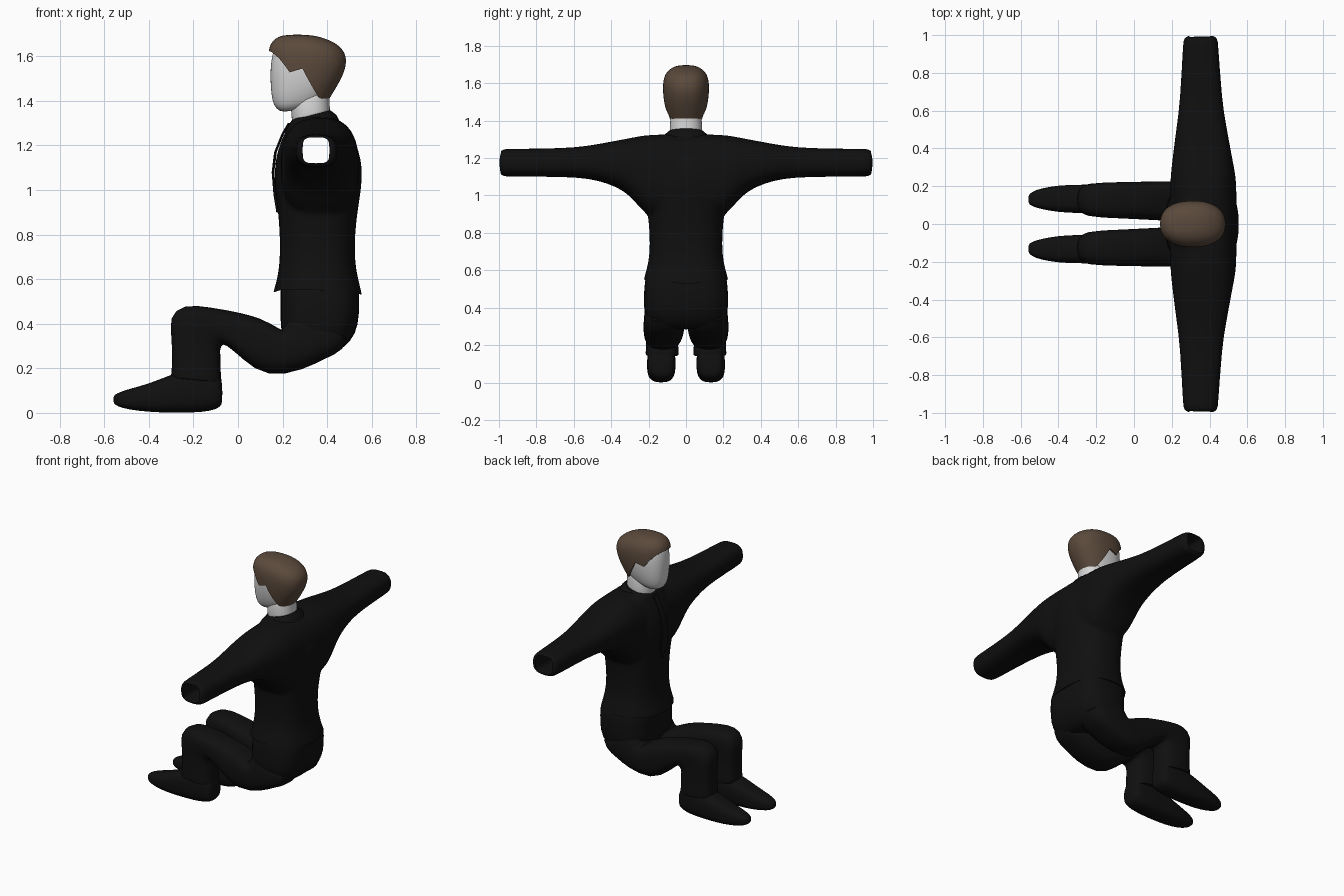
import bpy, bmesh, math
from mathutils import Vector

cube = bpy.data.objects.get("Cube")
if cube:
    bpy.data.objects.remove(cube)


def material(name, rgb):
    m = bpy.data.materials.new(name)
    m.use_nodes = True
    m.diffuse_color = (*rgb, 1)
    bsdf = m.node_tree.nodes["Principled BSDF"]
    bsdf.inputs["Base Color"].default_value = (*rgb, 1)
    bsdf.inputs["Roughness"].default_value = 0.8
    return m


BLACK = material("black cloth", (0.005, 0.005, 0.005))
SKIN = material("pale skin", (0.68, 0.68, 0.68))
HAIR = material("brown hair", (0.105, 0.068, 0.045))


def finish(name, bm, mat, helper=False):
    bmesh.ops.recalc_face_normals(bm, faces=bm.faces)
    me = bpy.data.meshes.new(name)
    bm.to_mesh(me)
    bm.free()
    me.materials.append(mat)
    ob = bpy.data.objects.new(name, me)
    bpy.context.collection.objects.link(ob)
    if helper:
        ob.hide_render = True
        ob.hide_set(True)
        ob.display_type = 'WIRE'
    return ob


def loft(name, rings, mat, power=2.5, n=24, subdiv=1, helper=False):
    """Skin a row of rounded rings, each given as centre, half axis, half axis."""
    bm = bmesh.new()
    loops = []
    for c, u, v in rings:
        loop = []
        for i in range(n):
            a = math.tau * i / n
            ca, sa = math.cos(a), math.sin(a)
            p = math.copysign(abs(ca) ** (2 / power), ca)
            q = math.copysign(abs(sa) ** (2 / power), sa)
            loop.append(bm.verts.new(Vector(c) + Vector(u) * p + Vector(v) * q))
        loops.append(loop)
    for a, b in zip(loops, loops[1:]):
        for i in range(n):
            j = (i + 1) % n
            bm.faces.new((a[i], a[j], b[j], b[i]))
    bm.faces.new(loops[0])
    bm.faces.new(loops[-1])
    ob = finish(name, bm, mat, helper)
    if subdiv:
        ob.modifiers.new("round", 'SUBSURF').levels = subdiv
        ob.modifiers["round"].render_levels = subdiv
    return ob


def ring(front, back, y0, y1):
    """Ring through two points of the side outline, between two y values."""
    a, b = (Vector((p[0], 0, p[1])) for p in (front, back))
    return ((a + b) / 2 + Vector((0, (y0 + y1) / 2, 0)), (a - b) / 2, (0, (y1 - y0) / 2, 0))


def level(z, x0, x1, h):
    return ring((x0, z), (x1, z), -h, h)


def prism(name, outline, h):
    bm = bmesh.new()
    f = bm.faces.new([bm.verts.new((x, -h, z)) for x, z in outline])
    ext = bmesh.ops.extrude_face_region(bm, geom=[f])["geom"]
    bmesh.ops.translate(bm, vec=(0, 2 * h, 0), verts=[e for e in ext if isinstance(e, bmesh.types.BMVert)])
    return finish(name, bm, BLACK, True)


def boolean(ob, other, op):
    m = ob.modifiers.new(op.lower(), 'BOOLEAN')
    m.object, m.operation, m.solver = other, op, 'EXACT'


def smooth(ob, angle=40):
    bpy.ops.object.select_all(action='DESELECT')
    bpy.context.view_layer.objects.active = ob
    ob.select_set(True)
    for m in list(ob.modifiers):
        bpy.ops.object.modifier_apply(modifier=m.name)
    bpy.ops.object.shade_smooth_by_angle(angle=math.radians(angle))


# Jacket: body and both sleeves blended, then hem and sleeve opening cut
jacket = loft("jacket", [level(*r) for r in (
    (.46, .14, .57, .245), (.54, .155, .557, .232), (.60, .175, .54, .213), (.68, .187, .525, .195),
    (.80, .187, .525, .195), (.92, .177, .54, .208), (1.02, .163, .557, .225), (1.10, .163, .558, .235),
    (1.17, .173, .548, .235), (1.25, .205, .505, .215), (1.30, .23, .465, .18), (1.335, .25, .435, .13))], BLACK)
half = [(1, .28, .43, 1.115, 1.235), (.985, .262, .443, 1.102, 1.248), (.95, .258, .447, 1.1, 1.25),
        (.65, .243, .467, 1.1, 1.252), (.52, .225, .49, 1.09, 1.266), (.42, .212, .508, 1.065, 1.285),
        (.32, .2, .527, 1.02, 1.304), (.25, .192, .54, .94, 1.318), (.18, .19, .545, .85, 1.33)]
full = half + [(-y, *r) for y, *r in reversed(half)]
sleeves = loft("sleeve_helper", [(((a + b) / 2, y, (c + d) / 2), ((b - a) / 2, 0, 0), (0, 0, (d - c) / 2))
                                 for y, a, b, c, d in full], BLACK, 2.6, helper=True)
tunnel = loft("sleeve_opening_cutter", [((.35, y, 1.178), (.06, 0, 0), (0, 0, .058)) for y in (-1.1, 1.1)],
              BLACK, 4, subdiv=0, helper=True)
hem = prism("hem_cutter", [(0, .535), (.155, .54), (.2, .553), (.5, .548), (.56, .528), (.7, .52), (.7, .3), (0, .3)], .5)
boolean(jacket, sleeves, 'UNION')
remesh = jacket.modifiers.new("blend", 'REMESH')
remesh.mode, remesh.voxel_size = 'VOXEL', .012
relax = jacket.modifiers.new("relax", 'SMOOTH')
relax.iterations, relax.factor = 5, .5
boolean(jacket, tunnel, 'DIFFERENCE')
boolean(jacket, hem, 'DIFFERENCE')
smooth(jacket)

# Collar and tie
smooth(loft("collar", [ring((.232, 1.285), (.455, 1.31), -.13, .13), ring((.237, 1.30), (.443, 1.335), -.12, .12),
                       ring((.25, 1.315), (.415, 1.358), -.098, .098)], BLACK, 2.2, subdiv=0))
tie_path = [(.229, 1.30, .022), (.2, 1.25, .018), (.168, 1.17, .026), (.157, 1.08, .032), (.165, .98, .036), (.178, .9, .01)]
smooth(loft("tie", [((x, 0, z), (.006, 0, 0), (0, w, 0)) for x, z, w in tie_path], BLACK, 4, 12, 0))

# Trousers: seat, then each leg with its shoe
smooth(loft("trouser_seat", [ring(*r) for r in (
    ((.19, .62), (.53, .62), -.205, .205), ((.19, .55), (.547, .55), -.222, .222), ((.19, .45), (.545, .44), -.228, .228),
    ((.19, .385), (.532, .355), -.225, .225), ((.2, .34), (.475, .285), -.2, .2), ((.24, .32), (.42, .28), -.15, .15))],
    BLACK, 3))
leg_rings = [((.26, .48), (.52, .38), .01, .215), ((.22, .42), (.475, .275), .006, .225), ((.2, .37), (.39, .245), .006, .228),
             ((.19, .375), (.30, .193), .012, .228), ((.10, .428), (.13, .155), .02, .226), ((0, .452), (.02, .24), .025, .224),
             ((-.12, .474), (-.06, .315), .03, .222), ((-.25, .49), (-.075, .30), .033, .22),
             ((-.31, .43), (-.08, .28), .04, .215), ((-.298, .34), (-.078, .26), .045, .212),
             ((-.295, .22), (-.078, .19), .042, .213), ((-.302, .16), (-.073, .14), .038, .217),
             ((-.302, .155), (-.073, .135), .038, .217)]
shoe_rings = [(-.56, .045, .075, .11, .15), (-.545, .03, .088, .095, .17), (-.49, .014, .108, .078, .19),
              (-.40, .004, .13, .062, .205), (-.31, 0, .17, .058, .208), (-.2, 0, .2, .055, .21),
              (-.12, .008, .2, .055, .205), (-.08, .025, .17, .065, .195), (-.07, .045, .13, .085, .175)]
for side, s in (("left", -1), ("right", 1)):
    smooth(loft(side + "_trouser_leg", [ring(a, b, s * y0, s * y1) for a, b, y0, y1 in leg_rings], BLACK, 2.8))
    smooth(loft(side + "_shoe", [((x, s * (y0 + y1) / 2, (z0 + z1) / 2), (0, (y1 - y0) / 2, 0), (0, 0, (z1 - z0) / 2))
                                 for x, z0, z1, y0, y1 in shoe_rings], BLACK, 2.8))

# Neck and head
smooth(loft("neck", [ring((.24, 1.28), (.42, 1.3), -.09, .09), ring((.24, 1.33), (.412, 1.37), -.088, .088),
                     ring((.235, 1.38), (.41, 1.42), -.085, .085), ring((.25, 1.45), (.42, 1.47), -.08, .08)], SKIN, 2.2))
smooth(loft("head", [ring(a, b, -h, h) for a, b, h in (
    ((.205, 1.345), (.33, 1.375), .045), ((.17, 1.362), (.37, 1.39), .072), ((.152, 1.4), (.4, 1.42), .088),
    ((.146, 1.46), (.43, 1.46), .104), ((.143, 1.53), (.462, 1.53), .114), ((.15, 1.6), (.47, 1.6), .115),
    ((.165, 1.65), (.43, 1.645), .1), ((.21, 1.675), (.38, 1.675), .06))], SKIN, 2.4))

# Hair: a fuller cap trimmed along the hairline
hair = loft("hair", [level(*r) for r in (
    (1.36, .17, .38, .085), (1.41, .15, .41, .096), (1.46, .138, .442, .112), (1.53, .135, .48, .122),
    (1.59, .135, .49, .125), (1.64, .137, .468, .117), (1.675, .158, .41, .092), (1.698, .2, .33, .045))],
    HAIR, 2.3, 32, 2)
hairline = prism("hairline_cutter", [(.1, 1.635), (.15, 1.62), (.185, 1.59), (.205, 1.565), (.232, 1.528), (.255, 1.535),
                                     (.29, 1.545), (.31, 1.505), (.335, 1.46), (.362, 1.415), (.39, 1.402), (.6, 1.40),
                                     (.6, 1.8), (.1, 1.8)], .3)
boolean(hair, hairline, 'INTERSECT')
smooth(hair)
for cutter in (sleeves, tunnel, hem, hairline):
    bpy.data.objects.remove(cutter)
